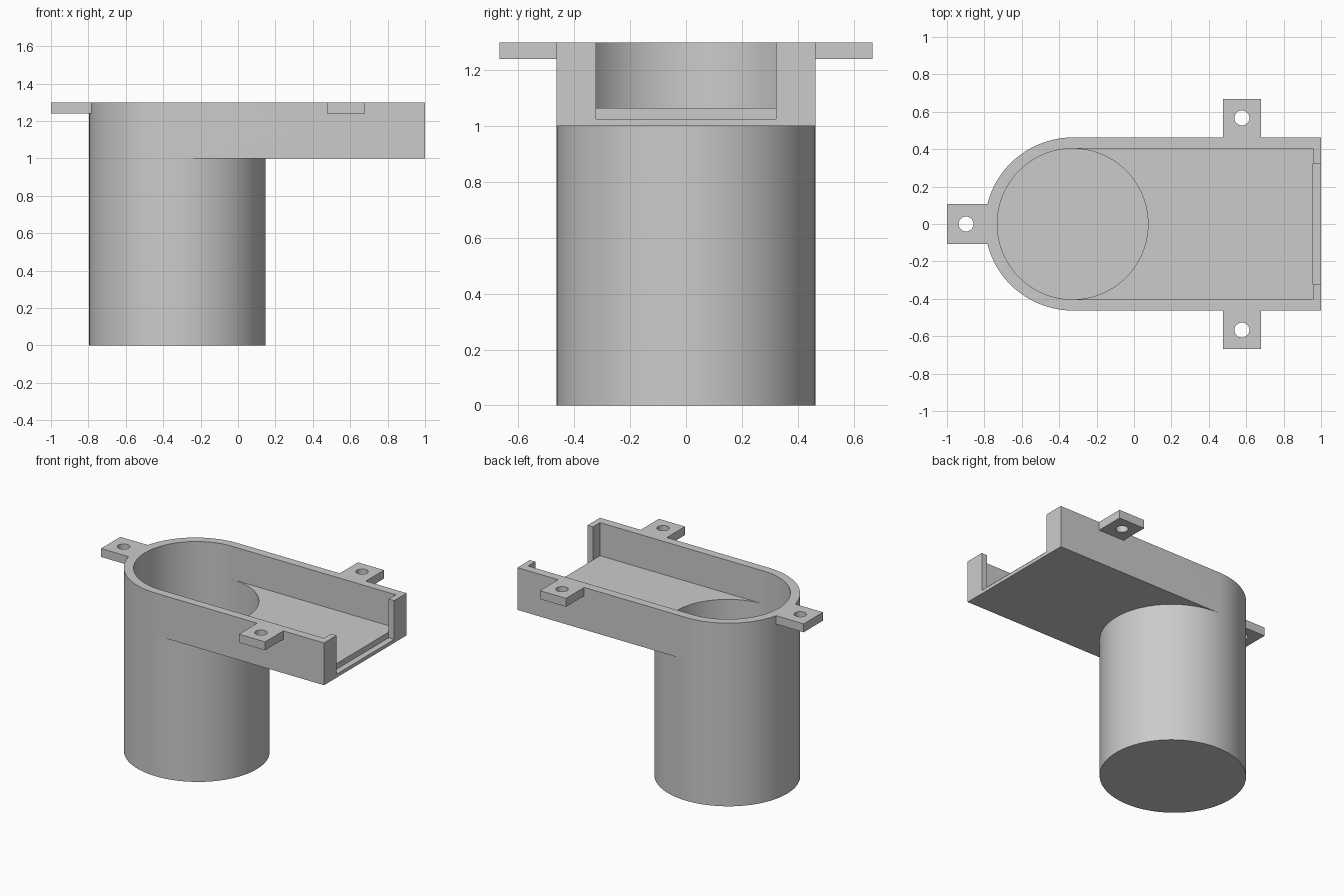
import bpy

default = bpy.data.objects.get("Cube")
if default:
    bpy.data.objects.remove(default, do_unlink=True)

TOP = 1.3           # rim height
TRAY_Z = 1.0        # underside of the tray
HALF = 0.463        # outer half width
INNER = 0.403       # inner half width
CX = -0.324         # centre of the round cup

grey = bpy.data.materials.new("plain_grey")
grey.use_nodes = True
colour = (0.6, 0.6, 0.6, 1)
grey.diffuse_color = colour
grey.node_tree.nodes["Principled BSDF"].inputs["Base Color"].default_value = colour


def finish(name):
    ob = bpy.context.object
    ob.name = name
    bpy.ops.object.transform_apply(location=True, rotation=True, scale=True)
    ob.data.materials.append(grey)
    return ob


def box(name, x0, x1, y0, y1, z0, z1):
    bpy.ops.mesh.primitive_cube_add(
        size=1, location=((x0 + x1) / 2, (y0 + y1) / 2, (z0 + z1) / 2))
    bpy.context.object.scale = (x1 - x0, y1 - y0, z1 - z0)
    return finish(name)


def cylinder(name, x, y, rx, ry, z0, z1, sides=128):
    bpy.ops.mesh.primitive_cylinder_add(
        vertices=sides, radius=1, depth=1, location=(x, y, (z0 + z1) / 2))
    bpy.context.object.scale = (rx, ry, z1 - z0)
    return finish(name)


def combine(target, other, operation):
    mod = target.modifiers.new(operation.lower(), 'BOOLEAN')
    mod.operation = operation
    mod.solver = 'EXACT'
    mod.object = other
    bpy.context.view_layer.objects.active = target
    bpy.ops.object.modifier_apply(modifier=mod.name)
    bpy.data.objects.remove(other, do_unlink=True)


# Outer shell: round cup with a tray running to one side
housing = cylinder("housing", CX, 0, 0.472, HALF, 0, TOP)
combine(housing, box("tray", CX, 1, -HALF, HALF, TRAY_Z, TOP), 'UNION')

# Mounting tabs at the rounded end and on both sides
combine(housing, box("end_tab", -1, -0.74, -0.108, 0.108, 1.24, TOP), 'UNION')
for side in (-1, 1):
    y0, y1 = sorted((side * 0.43, side * 0.667))
    combine(housing, box("side_tab", 0.475, 0.68, y0, y1, 1.24, TOP), 'UNION')

# Hollow cup, tray channel and the lower sill in the open end
combine(housing, cylinder("cup_hollow", -0.328, 0, INNER, INNER, 0.06, 1.4), 'DIFFERENCE')
combine(housing, box("tray_hollow", -0.328, 0.957, -INNER, INNER, 1.065, 1.4), 'DIFFERENCE')
combine(housing, box("end_opening", 0.957, 1.1, -0.323, 0.323, 1.025, 1.4), 'DIFFERENCE')

# Screw holes
for x, y in ((-0.898, 0), (0.577, 0.567), (0.577, -0.567)):
    combine(housing, cylinder("screw_hole", x, y, 0.04, 0.04, 1.1, 1.4, 32), 'DIFFERENCE')

bpy.ops.object.select_all(action='DESELECT')
housing.select_set(True)
bpy.context.view_layer.objects.active = housing
bpy.ops.object.shade_smooth_by_angle(angle=0.5)
